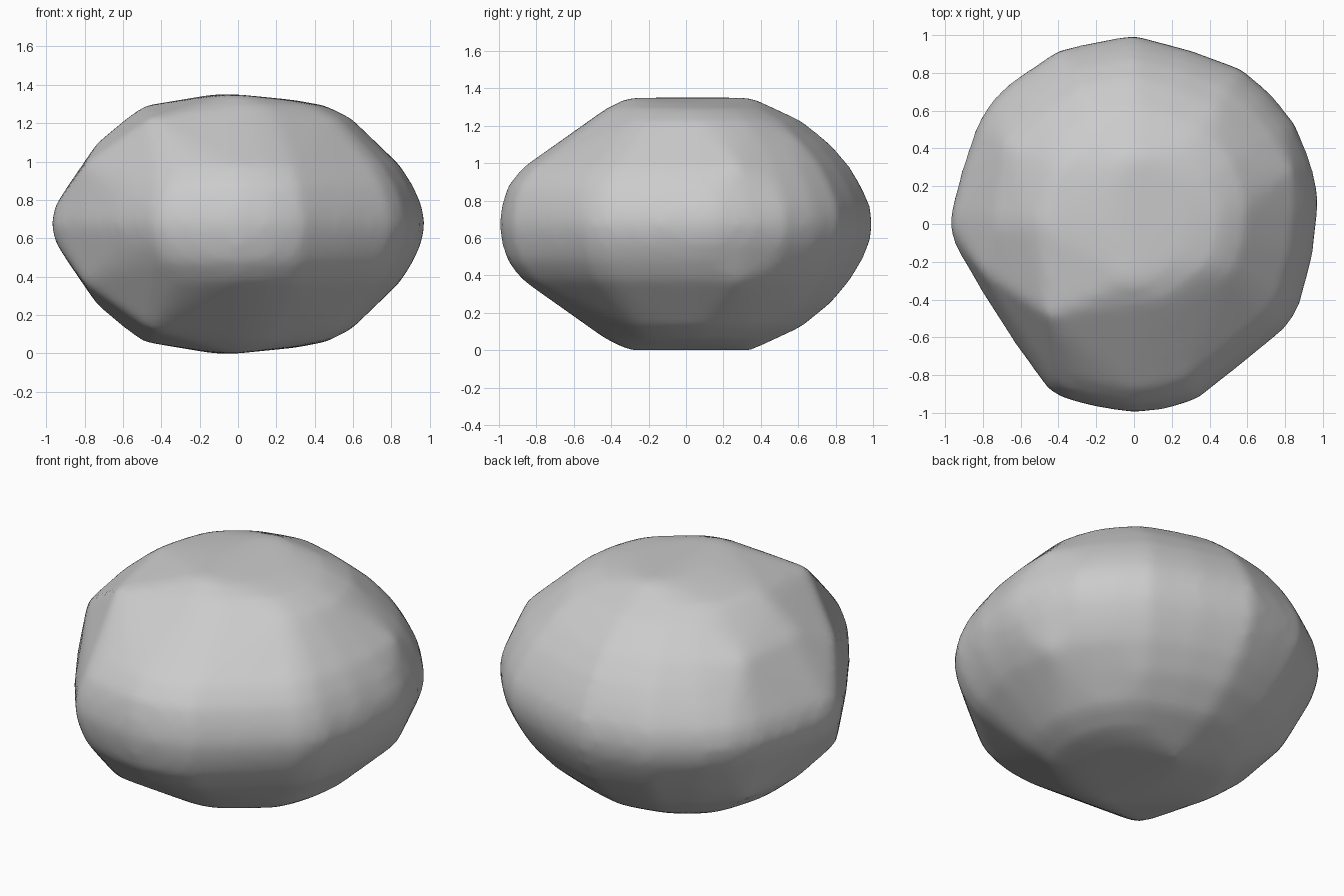
import bpy, bmesh

MID = 0.675  # height of the widest section; the rock mirrors above and below it

# Widest outline seen from the top (x, y)
outline = [(0, 1), (0.3, 0.92), (0.57, 0.82), (0.72, 0.69), (0.85, 0.53), (0.93, 0.33),
           (0.97, 0.17), (0.97, 0.07), (0.94, -0.18), (0.87, -0.44), (0.8, -0.55),
           (0.57, -0.74), (0.33, -0.93), (0.17, -0.98), (0, -1), (-0.2, -0.97),
           (-0.37, -0.925), (-0.45, -0.88), (-0.63, -0.63), (-0.79, -0.38),
           (-0.94, -0.12), (-0.97, -0.04), (-0.97, 0.05), (-0.91, 0.28),
           (-0.83, 0.52), (-0.76, 0.64), (-0.65, 0.75), (-0.4, 0.92), (-0.2, 0.965)]

# Section extents: height above middle, left, right, front, back
levels = [(0.0, 0.975, 0.975, 1.0, 1.0), (0.1, 0.95, 0.955, 0.985, 0.985),
          (0.2, 0.885, 0.91, 0.955, 0.94), (0.3, 0.815, 0.845, 0.875, 0.88),
          (0.42, 0.735, 0.72, 0.685, 0.78), (0.55, 0.58, 0.59, 0.515, 0.62),
          (0.615, 0.49, 0.46, 0.43, 0.48), (0.645, 0.31, 0.3, 0.37, 0.41),
          (0.675, 0.13, 0.0, 0.31, 0.35)]

# Blunt corners that stand out from the rounded sections (x, y, height above middle)
corners = [(-0.80, -0.26, 0.31), (-0.45, -0.49, 0.555), (-0.34, -0.67, 0.42),
           (-0.68, 0.42, 0.41), (0.44, 0.60, 0.45), (0.84, 0.28, 0.31)]

# Rock body: stacked scaled sections and corners wrapped in a convex skin
points = list(corners)
for h, left, right, front, back in levels:
    for x, y in outline:
        points.append((x * (right if x > 0 else left) / 0.97,
                       y * (back if y > 0 else front), h))
bm = bmesh.new()
for x, y, h in points:
    for side in (1, -1):
        bm.verts.new((x, y, MID + side * h))
bmesh.ops.remove_doubles(bm, verts=bm.verts, dist=0.004)
bmesh.ops.convex_hull(bm, input=bm.verts[:])
bmesh.ops.delete(bm, geom=[v for v in bm.verts if not v.link_faces], context='VERTS')
bmesh.ops.recalc_face_normals(bm, faces=bm.faces[:])
mesh = bpy.data.meshes.new("rock")
bm.to_mesh(mesh)
bm.free()
rock = bpy.data.objects.new("rock", mesh)
bpy.context.collection.objects.link(rock)

# Even skin with softened ridges
remesh = rock.modifiers.new("even_skin", 'REMESH')
remesh.mode = 'VOXEL'
remesh.voxel_size = 0.035
remesh.use_smooth_shade = True
soften = rock.modifiers.new("soften", 'SMOOTH')
soften.factor = 0.5
soften.iterations = 6
